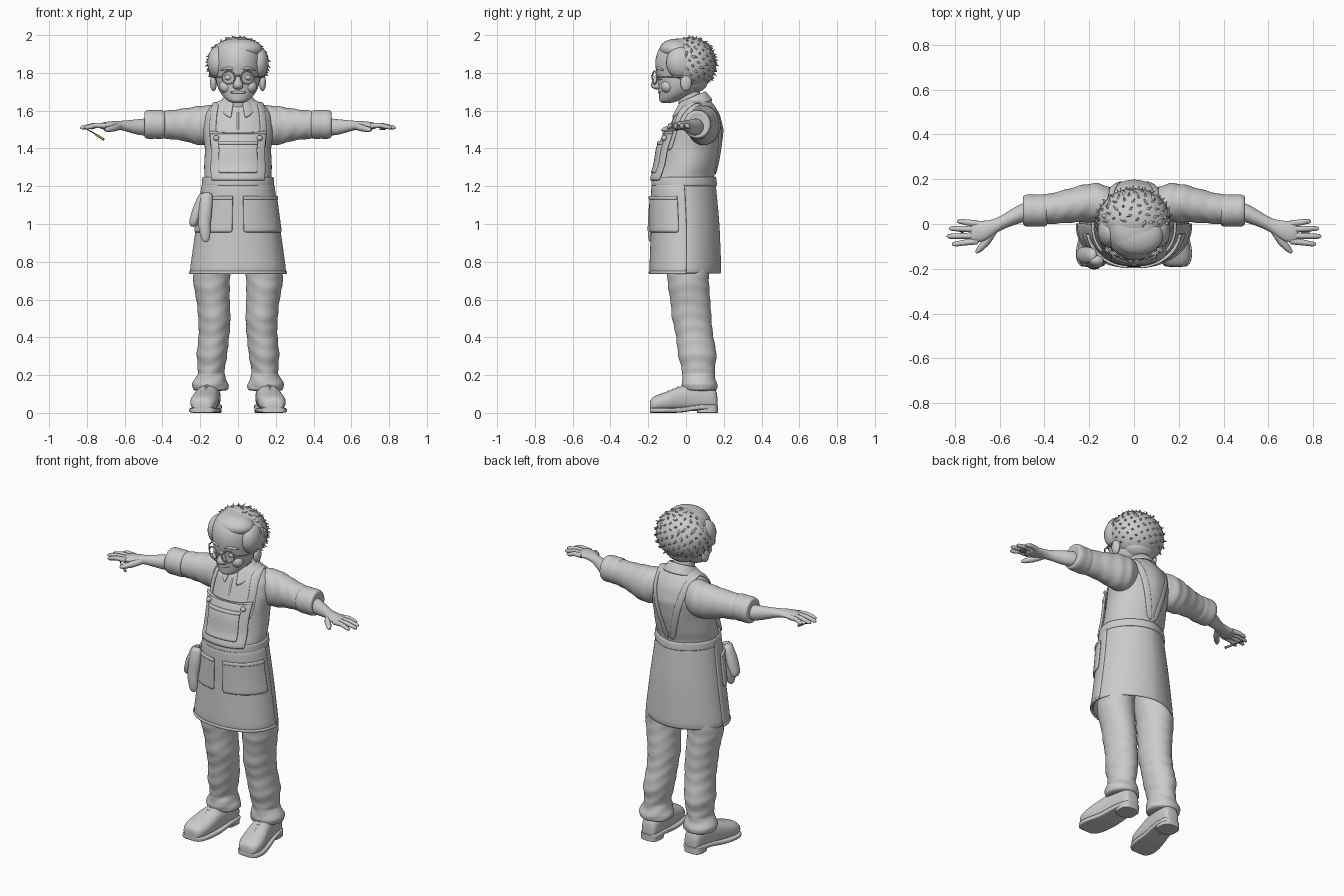
import bpy, bmesh, math, random
from math import sin, cos, pi, radians
from mathutils import Vector

if "Cube" in bpy.data.objects:
    bpy.data.objects.remove(bpy.data.objects["Cube"])
random.seed(4)


def material(name, colour):
    m = bpy.data.materials.new(name)
    m.use_nodes = True
    m.diffuse_color = (*colour, 1)
    m.node_tree.nodes["Principled BSDF"].inputs["Base Color"].default_value = (*colour, 1)
    return m


CLAY = material("clay grey", (0.6, 0.6, 0.6))
BRASS = material("aged brass", (0.45, 0.27, 0.08))
DARK = material("dark wood", (0.08, 0.05, 0.03))


def finish(name, data, mat, mirror=False, thick=0, subdivide=0):
    ob = bpy.data.objects.new(name, data)
    bpy.context.collection.objects.link(ob)
    data.materials.append(mat)
    if mirror:
        ob.modifiers.new("mirror", 'MIRROR').use_mirror_merge = False
    if thick:
        mod = ob.modifiers.new("thickness", 'SOLIDIFY')
        mod.thickness, mod.offset = thick, 0
    if subdivide:
        mod = ob.modifiers.new("smooth", 'SUBSURF')
        mod.levels = mod.render_levels = subdivide
    if isinstance(data, bpy.types.Mesh):
        data.polygons.foreach_set("use_smooth", [True] * len(data.polygons))


def from_bmesh(name, bm, mat=CLAY, **options):
    bmesh.ops.recalc_face_normals(bm, faces=bm.faces)
    mesh = bpy.data.meshes.new(name)
    bm.to_mesh(mesh)
    bm.free()
    finish(name, mesh, mat, **options)


def sheet(name, point, nu, nv, closed=False, cap=False, **options):
    """Grid surface through point(u, v), u and v from 0 to 1."""
    bm = bmesh.new()
    span = nu if closed else nu - 1
    rows = [[bm.verts.new(point(i / span, j / (nv - 1))) for i in range(nu)] for j in range(nv)]
    for low, high in zip(rows, rows[1:]):
        for i in range(span):
            k = (i + 1) % nu
            bm.faces.new((low[i], low[k], high[k], high[i]))
    if cap:
        bm.faces.new(rows[0])
        bm.faces.new(rows[-1])
    from_bmesh(name, bm, **options)


def ring(angle, rx, ry, power):
    """Superellipse point; angle zero is the front."""
    bend = lambda w: math.copysign(abs(w) ** (2 / power), w)
    return rx * bend(sin(angle)), -ry * bend(cos(angle))


def blend(stations, f):
    """Station at fraction f of the list, mixed from its two neighbours."""
    i = min(int(f * (len(stations) - 1)), len(stations) - 2)
    f = f * (len(stations) - 1) - i
    return [a + (b - a) * f for a, b in zip(stations[i], stations[i + 1])]


def loft(name, stations, axis='z', power=2, wrinkle=0, fine=1, **options):
    """Stations hold position along the axis, two centre values, two radii."""
    def point(u, v):
        along, ca, cb, ra, rb = blend(stations, v)
        puff = 1 + wrinkle * sin(along * 85 + 2 * sin(u * 2 * pi) + 2 * cos(u * 4 * pi))
        a, b = ring(u * 2 * pi, ra * puff, rb * puff, power)
        a, b = a + ca, b + cb
        return {'z': (a, b, along), 'x': (along, a, b), 'y': (a, along, b)}[axis]
    sheet(name, point, 24, fine * (len(stations) - 1) + 1, closed=True, cap=True,
          subdivide=1 if fine > 1 else 2, **options)


def ball(name, centre, size, mat=CLAY, **options):
    bm = bmesh.new()
    bmesh.ops.create_uvsphere(bm, u_segments=24, v_segments=16, radius=1)
    for v in bm.verts:
        v.co = Vector(centre) + v.co * Vector(size)
    from_bmesh(name, bm, mat, **options)


def tube(name, points, radii, mat=CLAY, mirror=False, cyclic=False):
    curve = bpy.data.curves.new(name, 'CURVE')
    curve.dimensions, curve.bevel_depth = '3D', 1
    curve.bevel_resolution, curve.use_fill_caps = 3, True
    spline = curve.splines.new('POLY')
    spline.points.add(len(points) - 1)
    for p, co, r in zip(spline.points, points, radii):
        p.co, p.radius = (*co, 1), r
    spline.use_cyclic_u, spline.use_smooth = cyclic, True
    finish(name, curve, mat, mirror)


# Body envelope: height, centre y, half width, half depth
BODY = [(.735, 0, .245, .182), (1, 0, .208, .172), (1.2, -.01, .181, .163),
        (1.25, -.01, .177, .158), (1.3, .01, .18, .153), (1.4, .03, .175, .158),
        (1.5, .055, .19, .145), (1.58, .06, .18, .12), (1.63, .06, .14, .09), (1.67, .05, .07, .065)]
FRONT, BACK = 2.2, 1.75


def envelope(z):
    for low, high in zip(BODY, BODY[1:]):
        if z <= high[0]:
            break
    f = (z - low[0]) / (high[0] - low[0])
    return [a + (b - a) * f for a, b in zip(low, high)][1:]


def wrap(name, start, end, bottom, top, lift, nu=24, nv=8, thick=.012, sag=0, **options):
    """Cloth lying on the body between two angles and two heights."""
    def point(u, v):
        t = radians(start + (end - start) * u)
        z = bottom + (top - bottom) * v - sag * v * sin(pi * u)
        cy, rx, ry = envelope(z)
        x, y = ring(t, rx + lift, ry + lift, FRONT if cos(t) > 0 else BACK)
        return x, y + cy, z
    sheet(name, point, nu, nv, thick=thick, subdivide=1, **options)


# Clothing on the trunk
wrap("shirt_body", 0, 360, 1.18, 1.668, 0, nu=48, nv=24, closed=True, cap=True, thick=0)
wrap("apron_skirt", 0, 360, .735, 1.24, 0, nu=64, closed=True)
wrap("apron_front_panel", -92, 92, .735, 1.22, .007, nu=40)
wrap("apron_hem", -92, 92, .735, .752, .01, nu=40, nv=3)
wrap("waistband", 0, 360, 1.2, 1.25, .006, nu=64, nv=4, closed=True)
wrap("bib", -45, 45, 1.23, 1.495, .018, sag=.012)
wrap("bib_hem", -45, 45, 1.475, 1.495, .022, nv=3, sag=.012)
wrap("bib_pocket", -28, 28, 1.27, 1.44, .026)
wrap("bib_pocket_hem", -28, 28, 1.42, 1.44, .03, nv=3)
wrap("hip_pockets", 6, 80, .955, 1.15, .017, mirror=True)
wrap("hip_pocket_hems", 6, 80, 1.128, 1.15, .021, nv=3, mirror=True)

# Braces run from the bib over the shoulders and meet low on the back
STRAP = [(.13, 1.38, -1), (.135, 1.5, -1), (.13, 1.58, -1), (.118, 1.635, -1), (.112, 1.64, 1),
         (.1, 1.58, 1), (.075, 1.48, 1), (.045, 1.37, 1), (.015, 1.25, 1)]


def strap_point(u, v):
    x, z, side = STRAP[round(v * (len(STRAP) - 1))]
    x += (u - .5) * .036
    cy, rx, ry = envelope(z)
    power = FRONT if side < 0 else BACK
    depth = max(0, 1 - abs(x / rx) ** power) ** (1 / power)
    return x, cy + side * (ry * depth + .007), z + .006


sheet("apron_straps", strap_point, 3, len(STRAP), thick=.01, mirror=True, subdivide=2)
ball("strap_buttons", (.115, -.115, 1.455), (.015, .014, .015), mirror=True)


# Shirt collar, opening at the front with pointed tips
def collar_point(u, v):
    t = radians(20 + 320 * u)
    front = max(0, cos(t))
    r = .066 + .04 * v
    return r * sin(t), .032 - (r + .008 * v * front) * cos(t), 1.672 - .03 * cos(t) - v * (.05 + .04 * front ** 2)


sheet("collar", collar_point, 33, 5, thick=.012, subdivide=1)
tube("shirt_placket", [(0, -.05, 1.59), (0, -.068, 1.55), (0, -.092, 1.48)], [.006] * 3)

# Sleeves with rolled cuffs
loft("sleeves", [(.1, .08, 1.53, .085, .1), (.17, .095, 1.522, .09, .108), (.23, .092, 1.522, .084, .1),
                 (.3, .08, 1.526, .076, .084), (.36, .07, 1.526, .07, .077), (.44, .06, 1.526, .064, .07)],
     axis='x', wrinkle=.025, fine=4, mirror=True)
loft("rolled_cuffs", [(x, .06, 1.527, r, r * 1.06) for x, r in
                      ((.385, .06), (.39, .071), (.42, .074), (.44, .071), (.465, .074), (.488, .071),
                       (.498, .062), (.49, .04))], axis='x', mirror=True)

# Forearms and hands
loft("forearms", [(.46, .062, 1.515, .045, .048), (.52, .043, 1.512, .042, .044), (.58, .012, 1.518, .033, .032),
                  (.62, -.01, 1.522, .032, .024), (.66, -.03, 1.523, .045, .022),
                  (.71, -.037, 1.52, .05, .02), (.735, -.04, 1.518, .044, .014)],
     axis='x', mirror=True)
for finger, base, tip, reach in (("little", .002, .012, .79), ("ring", -.024, -.02, .825),
                                 ("middle", -.052, -.055, .836), ("index", -.076, -.09, .812)):
    mid = (reach + .7) / 2
    tube(finger + "_fingers", [(.7, base, 1.52), (mid, (base + tip) / 2, 1.522), (reach - .012, tip, 1.511),
                               (reach, tip, 1.509)], [.015, .013, .011, .005], mirror=True)
tube("thumbs", [(.63, -.03, 1.517), (.66, -.08, 1.507), (.69, -.112, 1.5), (.705, -.128, 1.497)],
     [.02, .018, .014, .006], mirror=True)

# Small things held in the hands
tube("tool_shaft", [(-.8, -.02, 1.502), (-.745, -.05, 1.47)], [.003, .003], DARK)
tube("tool_handle", [(-.75, -.048, 1.472), (-.71, -.065, 1.447)], [.006, .007], BRASS)
ball("palm_disc", (.765, -.04, 1.502), (.02, .018, .004), BRASS)

# Trousers and turned-up hems
loft("trousers", [(.95, .1, 0, .1, .11), (.73, .142, .01, .1, .112), (.66, .138, .014, .095, .11),
                  (.58, .13, .025, .088, .106), (.5, .125, .03, .086, .106), (.44, .126, .04, .083, .1),
                  (.38, .13, .05, .082, .1), (.31, .138, .06, .082, .104), (.25, .14, .064, .074, .092),
                  (.21, .143, .067, .07, .086), (.185, .145, .067, .082, .09), (.15, .147, .072, .098, .094),
                  (.115, .147, .075, .094, .09)], wrinkle=.03, fine=3, mirror=True)

# Shoes: position along y, centre x, half width, height
SHOE = [(.168, .143, .035, .09), (.15, .143, .052, .14), (.06, .15, .058, .15), (-.02, .163, .064, .14),
        (-.09, .176, .074, .108), (-.15, .184, .072, .09), (-.185, .187, .052, .07), (-.192, .187, .036, .05)]
loft("shoe_uppers", [(y, x, top / 2 + .008, r, top / 2) for y, x, r, top in SHOE], axis='y', power=2.4, mirror=True)
loft("shoe_soles", [(y, x, .014 if y < 0 else .032, r + .007, .014) for y, x, r, top in SHOE],
     axis='y', power=5, mirror=True)
loft("shoe_heels", [(z, .146, .115, .058, .056) for z in (0, .001, .02, .04, .041)], power=3, mirror=True)
for i in range(4):
    y, z, x = -.02 - i * .024, .146 - i * .011, .163 + i * .004
    tube("shoe_lace", [(x - .035, y, z - .016), (x, y, z), (x + .035, y, z - .016)], [.005] * 3, mirror=True)

# Cloth hanging from the right hip pocket
loft("cloth_front_fold", [(.905, -.172, -.185, .012, .01), (.93, -.172, -.183, .026, .018), (1, -.18, -.178, .034, .026),
                          (1.1, -.17, -.17, .036, .026), (1.17, -.165, -.16, .03, .022)], wrinkle=.06, fine=2)
loft("cloth_side_fold", [(.985, -.235, -.135, .015, .025), (1.01, -.233, -.138, .027, .035), (1.08, -.21, -.14, .032, .04),
                         (1.17, -.18, -.14, .022, .03)], wrinkle=.06, fine=2)

# Neck and head
loft("neck", [(1.56, 0, .035, .07, .07), (1.64, 0, .022, .058, .06), (1.74, 0, .01, .06, .065)])
loft("head", [(1.64, 0, -.1, .036, .03), (1.655, 0, -.09, .06, .053), (1.685, 0, -.05, .09, .094),
              (1.73, 0, -.026, .113, .122), (1.78, 0, -.02, .119, .133), (1.84, 0, -.022, .128, .145),
              (1.9, 0, -.018, .128, .142), (1.95, 0, -.01, .11, .122), (1.985, 0, 0, .06, .075)])
loft("nose", [(1.712, 0, -.15, .016, .014), (1.722, 0, -.156, .028, .028), (1.742, 0, -.158, .028, .03),
              (1.765, 0, -.15, .016, .024), (1.8, 0, -.142, .013, .018)])
ball("cheeks", (.058, -.098, 1.728), (.042, .034, .036), mirror=True)
ball("upper_lip", (0, -.134, 1.697), (.042, .014, .009))
ball("lower_lip", (0, -.13, 1.681), (.03, .013, .008))
ball("chin", (0, -.116, 1.662), (.038, .026, .022))
ball("eyes", (.05, -.13, 1.776), (.022, .018, .016), mirror=True)
tube("eyebrows", [(.02, -.156, 1.819), (.052, -.148, 1.826), (.09, -.122, 1.815)], [.005, .008, .004], mirror=True)
ball("ears", (.13, .0, 1.748), (.018, .03, .045), mirror=True)

# Round spectacles
tube("lens_rims", [(.05 + .034 * cos(a), -.166 + .012 * cos(a), 1.775 + .034 * sin(a))
                   for a in (i * pi / 12 for i in range(24))], [.004] * 24, mirror=True, cyclic=True)
tube("spectacle_bridge", [(-.018, -.176, 1.78), (0, -.182, 1.786), (.018, -.176, 1.78)], [.004] * 3)
tube("spectacle_arms", [(.084, -.154, 1.78), (.125, -.1, 1.78), (.138, -.01, 1.78)], [.004] * 3, mirror=True)

# Hair: cap, swept fringe, side locks and short spikes
CENTRE, SIZE = Vector((0, .022, 1.848)), Vector((.162, .137, .142))
ball("hair_cap", CENTRE, SIZE)
ball("hair_fringe", (.015, -.05, 1.925), (.115, .09, .056))
ball("hair_side_locks", (.108, -.03, 1.855), (.054, .075, .085), mirror=True)
ball("hair_nape", (0, .04, 1.755), (.1, .075, .06))
bm = bmesh.new()
COUNT = 170
for i in range(COUNT):
    up = 1 - 1.65 * (i + .5) / COUNT
    turn = i * pi * (3 - 5 ** .5)
    flat = (1 - up * up) ** .5
    way = Vector((flat * cos(turn), flat * sin(turn), up))
    if way.y < -.2:
        continue
    aim = (way + Vector((random.uniform(-.7, .7), random.uniform(-.4, .7), random.uniform(-.9, .1)))).normalized()
    made = bmesh.ops.create_cone(bm, segments=6, radius1=.012, radius2=.001, depth=.036, cap_ends=True)
    spin = aim.to_track_quat('Z', 'Y')
    for v in made["verts"]:
        v.co = CENTRE + way * SIZE * .985 + spin @ v.co
from_bmesh("hair_spikes", bm)
